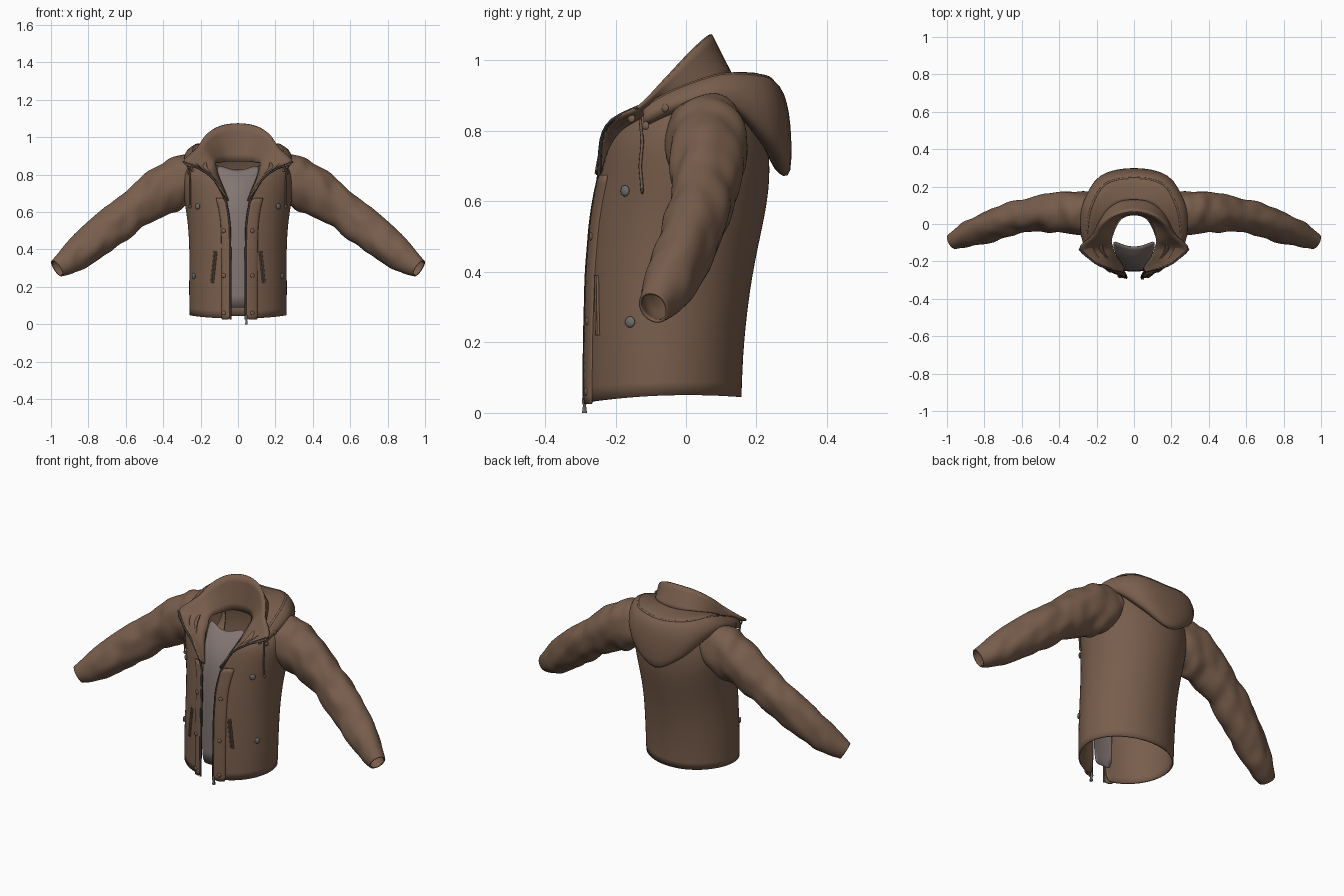
import bpy, bmesh, math
from mathutils import Vector, Matrix, noise

cube = bpy.data.objects.get("Cube")
if cube:
    bpy.data.objects.remove(cube, do_unlink=True)


def material(name, color):
    mat = bpy.data.materials.new(name)
    mat.use_nodes = True
    mat.diffuse_color = (*color, 1)
    shader = mat.node_tree.nodes["Principled BSDF"]
    shader.inputs["Base Color"].default_value = (*color, 1)
    shader.inputs["Roughness"].default_value = 0.8
    return mat


brown = material("brown cloth", (0.19, 0.112, 0.073))
grey = material("grey lining", (0.225, 0.18, 0.168))
metal = material("dull metal", (0.16, 0.15, 0.15))
dark = material("dark zip", (0.055, 0.046, 0.043))


def finish(name, bm, mat, subdivide=0, thickness=0.0):
    bmesh.ops.recalc_face_normals(bm, faces=bm.faces[:])
    mesh = bpy.data.meshes.new(name)
    bm.to_mesh(mesh)
    bm.free()
    mesh.materials.append(mat)
    mesh.shade_smooth()
    obj = bpy.data.objects.new(name, mesh)
    bpy.context.collection.objects.link(obj)
    if subdivide:
        mod = obj.modifiers.new("Smooth", "SUBSURF")
        mod.levels = mod.render_levels = subdivide
    if thickness:
        mod = obj.modifiers.new("Cloth", "SOLIDIFY")
        mod.thickness, mod.offset = thickness, 0
    return obj


def loft(name, rows, mat, subdivide=1, thickness=0.008, closed=False):
    """Skin a surface across rows of points; closed joins each row into a ring."""
    bm = bmesh.new()
    grid = [[bm.verts.new(p) for p in row] for row in rows]
    n = len(grid[0])
    for a, b in zip(grid, grid[1:]):
        for i in range(n if closed else n - 1):
            j = (i + 1) % n
            bm.faces.new((a[i], a[j], b[j], b[i]))
    return finish(name, bm, mat, subdivide, thickness)


def mirrored(half):
    """Complete a row that is given from the centre line outwards."""
    return [(-x, y, z) for x, y, z in reversed(half[1:])] + list(half)


def spline(points, steps):
    """Catmull-Rom resampling of tuples of any length."""
    pts = [Vector(p) for p in points]
    out = []
    for i in range(len(pts) - 1):
        a, b, c, d = pts[max(i - 1, 0)], pts[i], pts[i + 1], pts[min(i + 2, len(pts) - 1)]
        for s in range(steps):
            t = s / steps
            out.append(b + (c - a) * (t / 2) + (a * 2 - b * 5 + c * 4 - d) * (t * t / 2)
                       + (b * 3 - a - c * 3 + d) * (t ** 3 / 2))
    return out + [pts[-1]]


def patch(name, half_rows, mat, thickness=0.008):
    """Symmetrical smooth sheet passing through all the given points."""
    along = [spline(mirrored(row), 4) for row in half_rows]
    columns = [spline(column, 4) for column in zip(*along)]
    loft(name, list(zip(*columns)), mat, 0, thickness)


def tube(name, path, mat, sides=8, wrinkle=0.0, thickness=0.0, depth=1.0):
    """Tube along (x, y, z, radius) points; depth squashes it from front to back."""
    centres = [Vector(p[:3]) for p in path]
    rows, normal = [], None
    for i, c in enumerate(centres):
        tangent = (centres[min(i + 1, len(path) - 1)] - centres[max(i - 1, 0)]).normalized()
        normal = normal or tangent.orthogonal()
        normal = (normal - tangent * normal.dot(tangent)).normalized()
        other = tangent.cross(normal)
        row = []
        for k in range(sides):
            ang = math.tau * k / sides
            offset = (normal * math.cos(ang) + other * math.sin(ang)) * path[i][3]
            offset.y *= depth
            p = c + offset
            fold = noise.noise(Vector((abs(p.x) * 18 + p.z * 6, p.y * 9, p.z * 11)))
            row.append(c + offset * (1 + wrinkle * fold))
        rows.append(row)
    return loft(name, rows, mat, 1 if wrinkle else 0, thickness, closed=True)


# Torso rings: front height, back height, half width, front y, back y, half gap
RINGS = [(0.03, 0.045, 0.257, -0.283, 0.155, 0.042),
         (0.2, 0.2, 0.26, -0.282, 0.16, 0.042),
         (0.4, 0.4, 0.256, -0.277, 0.185, 0.042),
         (0.55, 0.55, 0.266, -0.265, 0.22, 0.046),
         (0.65, 0.66, 0.284, -0.25, 0.237, 0.063),
         (0.75, 0.77, 0.297, -0.235, 0.232, 0.1),
         (0.8, 0.86, 0.285, -0.215, 0.205, 0.14),
         (0.83, 0.92, 0.24, -0.19, 0.17, 0.17),
         (0.86, 0.955, 0.2, -0.145, 0.13, 0.17)]


def ring_point(ring, ang):
    zf, zb, w, yf, yb, gap = ring
    c = math.cos(ang)
    bow = 0.012 * math.sin(ang) ** 2 if zf < 0.1 else 0
    return Vector((w * math.sin(ang), (yf + yb) / 2 - (yb - yf) / 2 * c,
                   zf + (zb - zf) * (1 - c) / 2 + bow))


def ring_at(z):
    for a, b in zip(RINGS, RINGS[1:]):
        if z <= b[0]:
            return Vector(a).lerp(Vector(b), max(0, (z - a[0]) / (b[0] - a[0])))
    return Vector(RINGS[-1])


def on_front(x, z, lift=0.006):
    """Point and outward direction on the front of the torso."""
    ring = ring_at(z)
    ang = math.asin(max(-1, min(1, x / ring[2])))
    p = ring_point(ring, ang)
    out = Vector((math.sin(ang) / ring[2], -2 * math.cos(ang) / (ring[4] - ring[3]), 0)).normalized()
    return Vector((p.x, p.y, z)) + out * lift, out


# Torso, open down the front
rows = []
for ring in RINGS:
    start = math.asin(ring[5] / ring[2])
    count = 28
    rows.append([ring_point(ring, start + (math.tau - 2 * start) * i / count) for i in range(count + 1)])
loft("jacket_body", rows, brown, 2)

# Collar: outer base, rim with spread wings, inner funnel down to the neck
base = [(0, 0.13, 0.955), (0.08, 0.12, 0.955), (0.15, 0.07, 0.94), (0.2, -0.02, 0.9),
        (0.22, -0.11, 0.86), (0.19, -0.178, 0.825), (0.125, -0.228, 0.77), (0.07, -0.25, 0.68)]
rim = [(0, 0.07, 1.073), (0.1, 0.048, 1.057), (0.17, 0, 1.01), (0.215, -0.06, 0.945),
       (0.292, -0.135, 0.868), (0.205, -0.21, 0.83), (0.13, -0.24, 0.775), (0.062, -0.257, 0.68)]
inner = [(0, 0.05, 0.87), (0.06, 0.035, 0.87), (0.095, -0.01, 0.865), (0.12, -0.08, 0.86),
         (0.112, -0.12, 0.82), (0.1, -0.16, 0.78), (0.075, -0.2, 0.72), (0.052, -0.235, 0.66)]
patch("collar_outside", [base, rim], brown)
patch("collar_inside", [rim, inner], brown)

# Grey inner front panel, rising to the neck
panel = []
for z, dip, half, y, bulge in ((0.09, 0, 0.06, -0.245, 0.005), (0.35, 0, 0.06, -0.25, 0.005),
                               (0.55, 0, 0.06, -0.24, 0.008), (0.68, 0, 0.075, -0.215, 0.015),
                               (0.77, 0.005, 0.1, -0.155, 0.035), (0.86, 0.04, 0.122, -0.08, 0.045)):
    panel.append([(half * u, y - bulge * (1 - u * u), z - dip * (1 - abs(u) ** 1.5))
                  for u in (-1, -0.5, 0, 0.5, 1)])
loft("inner_front_panel", panel, grey, 2, 0.004)

# Hood lying folded on the shoulders and back
hood = [[(0, 0.12, 0.96), (0.1, 0.1, 0.96), (0.17, 0.03, 0.94), (0.21, -0.05, 0.9), (0.225, -0.12, 0.86)],
        [(0, 0.245, 0.94), (0.15, 0.215, 0.955), (0.225, 0.1, 0.958), (0.25, -0.03, 0.915), (0.25, -0.12, 0.865)],
        [(0, 0.288, 0.85), (0.18, 0.25, 0.87), (0.265, 0.11, 0.92), (0.28, -0.02, 0.89), (0.265, -0.12, 0.845)],
        [(0, 0.292, 0.69), (0.155, 0.255, 0.765), (0.255, 0.13, 0.875), (0.28, 0, 0.875), (0.26, -0.12, 0.825)],
        [(0, 0.255, 0.695), (0.13, 0.215, 0.77), (0.23, 0.12, 0.87), (0.26, 0, 0.865), (0.24, -0.11, 0.82)],
        [(0, 0.205, 0.8), (0.1, 0.18, 0.84), (0.2, 0.1, 0.885), (0.23, 0, 0.87), (0.22, -0.1, 0.83)]]
patch("hood", hood, brown)
tube("hood_seam", [(*p, 0.006) for p in spline(mirrored(hood[1]), 6)], brown)

SLEEVE = [(0.2, 0.06, 0.8, 0.115), (0.3, 0.06, 0.765, 0.134), (0.4, 0.06, 0.715, 0.122),
          (0.5, 0.055, 0.65, 0.108), (0.62, 0.035, 0.565, 0.1), (0.75, -0.005, 0.46, 0.093),
          (0.87, -0.05, 0.365, 0.078), (0.965, -0.092, 0.297, 0.047)]


def snap(name, point, out, radius, mat):
    bm = bmesh.new()
    turn = out.to_track_quat("Z", "Y").to_matrix().to_4x4()
    bmesh.ops.create_uvsphere(bm, u_segments=16, v_segments=8, radius=radius,
                              matrix=Matrix.Translation(point) @ turn @ Matrix.Diagonal((1, 1, 0.45, 1)))
    finish(name, bm, mat)


for side, label in ((1, "left"), (-1, "right")):
    # Sleeve with soft folds
    sleeve = [(side * p[0], p[1], p[2], p[3]) for p in spline(SLEEVE, 6)]
    tube(label + "_sleeve", sleeve, brown, 24, wrinkle=0.17, thickness=0.008, depth=0.86)

    # Placket beside the opening, and its zip running up to the collar wing
    heights = [0.025 + 0.05 * i for i in range(14)]
    width = 0.062 if side > 0 else 0.045
    strip = []
    for z in heights:
        gap = ring_at(z)[5] - 0.002
        strip.append([on_front(side * (gap + width * u), z, lift)[0]
                      for u, lift in ((0, 0.008), (0.5, 0.008), (0.9, 0.006), (1, 0))])
    loft(label + "_placket", strip, brown)
    edge = [on_front(side * (ring_at(z)[5] - 0.002), z, 0.008)[0] for z in heights]
    edge += [Vector((side * x, y, z)) for x, y, z in reversed(rim[4:7])]
    tube(label + "_zip", [(*p, 0.0055) for p in spline(edge, 3)], dark)

    # Pocket welts
    for i, shift in enumerate((0, 0.01)):
        welt = [on_front(side * (0.114 + shift + 0.018 * t), 0.39 - 0.17 * t, 0.003)[0]
                for t in (0, 0.25, 0.5, 0.75, 1)]
        tube(f"{label}_pocket_welt_{i + 1}", [(*p, 0.0045) for p in welt], brown)

    # Drawcord with a stopper at the hood end
    cord = [Vector((side * 0.262, -0.13, 0.835))]
    cord += [on_front(side * 0.25, z, 0.008)[0] for z in (0.77, 0.7, 0.63)]
    tube(label + "_drawcord", [(*p, 0.0045) for p in cord], brown)
    snap(label + "_cord_end", cord[-1], Vector((0, -1, 0)), 0.009, brown)

    # Snaps on the chest, pocket, placket and collar
    for place, x, z in (("chest", 0.212, 0.63), ("pocket", 0.232, 0.258)):
        snap(f"{label}_{place}_snap", *on_front(side * x, z), 0.016, metal)
    for i, z in enumerate((0.06, 0.26, 0.5)):
        snap(f"{label}_placket_snap_{i + 1}", *on_front(side * 0.074, z, 0.01), 0.012, brown)
    for i, (x, y, z) in enumerate(((0.25, -0.155, 0.835), (0.265, -0.115, 0.815), (0.28, -0.06, 0.865))):
        snap(f"{label}_collar_snap_{i + 1}", Vector((side * x, y, z)), Vector((side, -0.6, 0)), 0.012, brown)

# Zip pull hanging below the hem
pull = [(0.045, -0.288, z, r) for z, r in ((0.05, 0.008), (0.03, 0.011), (0.022, 0.006), (0, 0.01))]
tube("zip_pull", pull, metal, 4)
